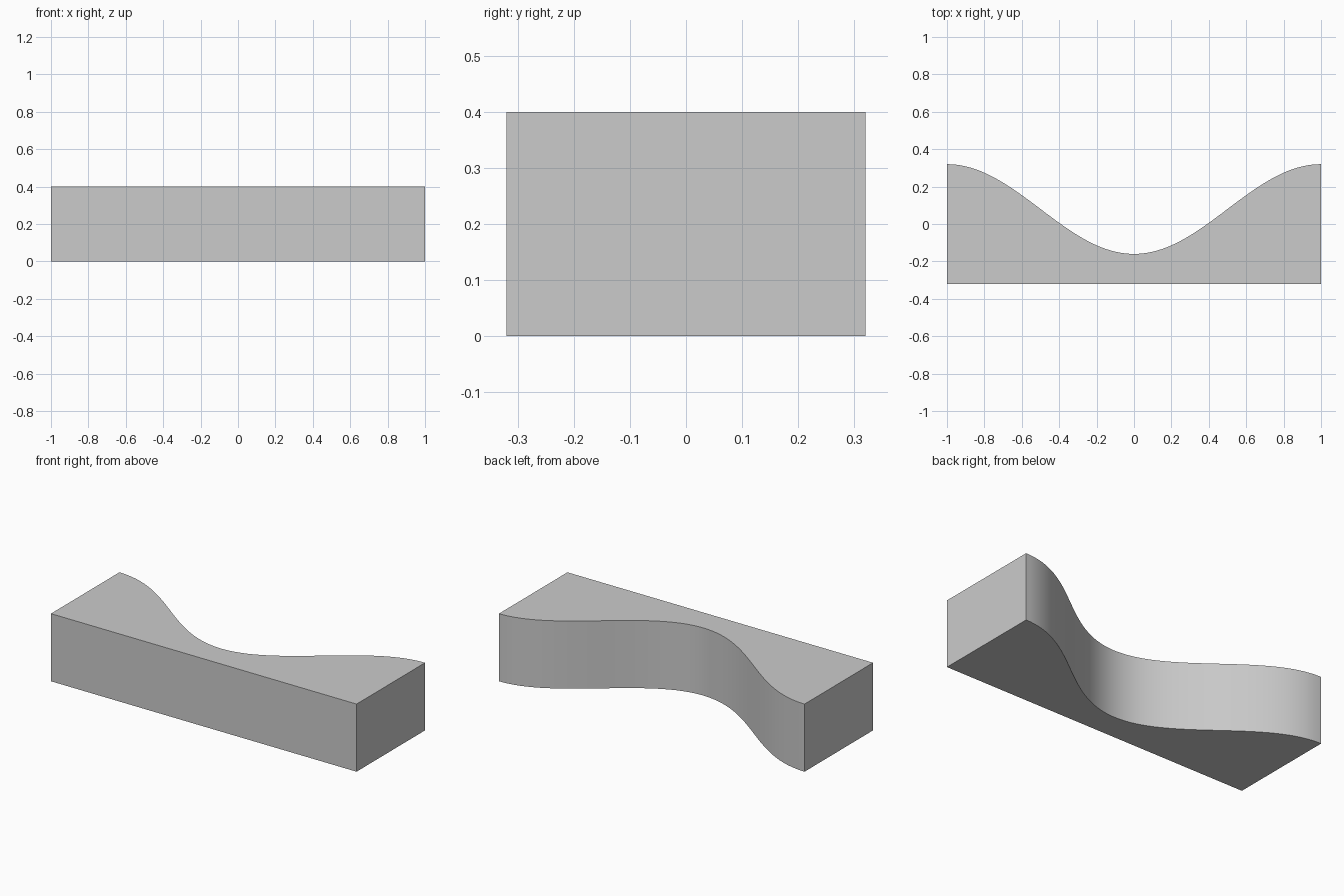
import bpy
import bmesh
import math

cube = bpy.data.objects.get("Cube")
if cube:
    bpy.data.objects.remove(cube, do_unlink=True)

HEIGHT = 0.4
SEGMENTS = 64

# Single grey material
grey = bpy.data.materials.new("light_grey")
grey.use_nodes = True
colour = (0.6, 0.6, 0.6, 1.0)
grey.diffuse_color = colour
for node in grey.node_tree.nodes:
    if node.type == "BSDF_PRINCIPLED":
        node.inputs["Base Color"].default_value = colour

# Plan outline: straight front edge, one cosine wave along the back
outline = [(-1.0, -0.32), (1.0, -0.32)]
for i in range(SEGMENTS + 1):
    x = 1.0 - 2.0 * i / SEGMENTS
    outline.append((x, 0.08 - 0.24 * math.cos(math.pi * x)))

# Extrude the outline upwards into a solid block
bm = bmesh.new()
base = bm.faces.new([bm.verts.new((x, y, 0.0)) for x, y in outline])
result = bmesh.ops.extrude_face_region(bm, geom=[base], use_keep_orig=True)
top_verts = [g for g in result["geom"] if isinstance(g, bmesh.types.BMVert)]
bmesh.ops.translate(bm, verts=top_verts, vec=(0.0, 0.0, HEIGHT))
bmesh.ops.recalc_face_normals(bm, faces=bm.faces[:])

mesh = bpy.data.meshes.new("wave_block")
bm.to_mesh(mesh)
bm.free()
mesh.materials.append(grey)
block = bpy.data.objects.new("wave_block", mesh)
bpy.context.collection.objects.link(block)

# Smooth wave face with crisp outer edges
bpy.ops.object.select_all(action="DESELECT")
block.select_set(True)
bpy.context.view_layer.objects.active = block
bpy.ops.object.shade_smooth_by_angle(angle=math.radians(30))
